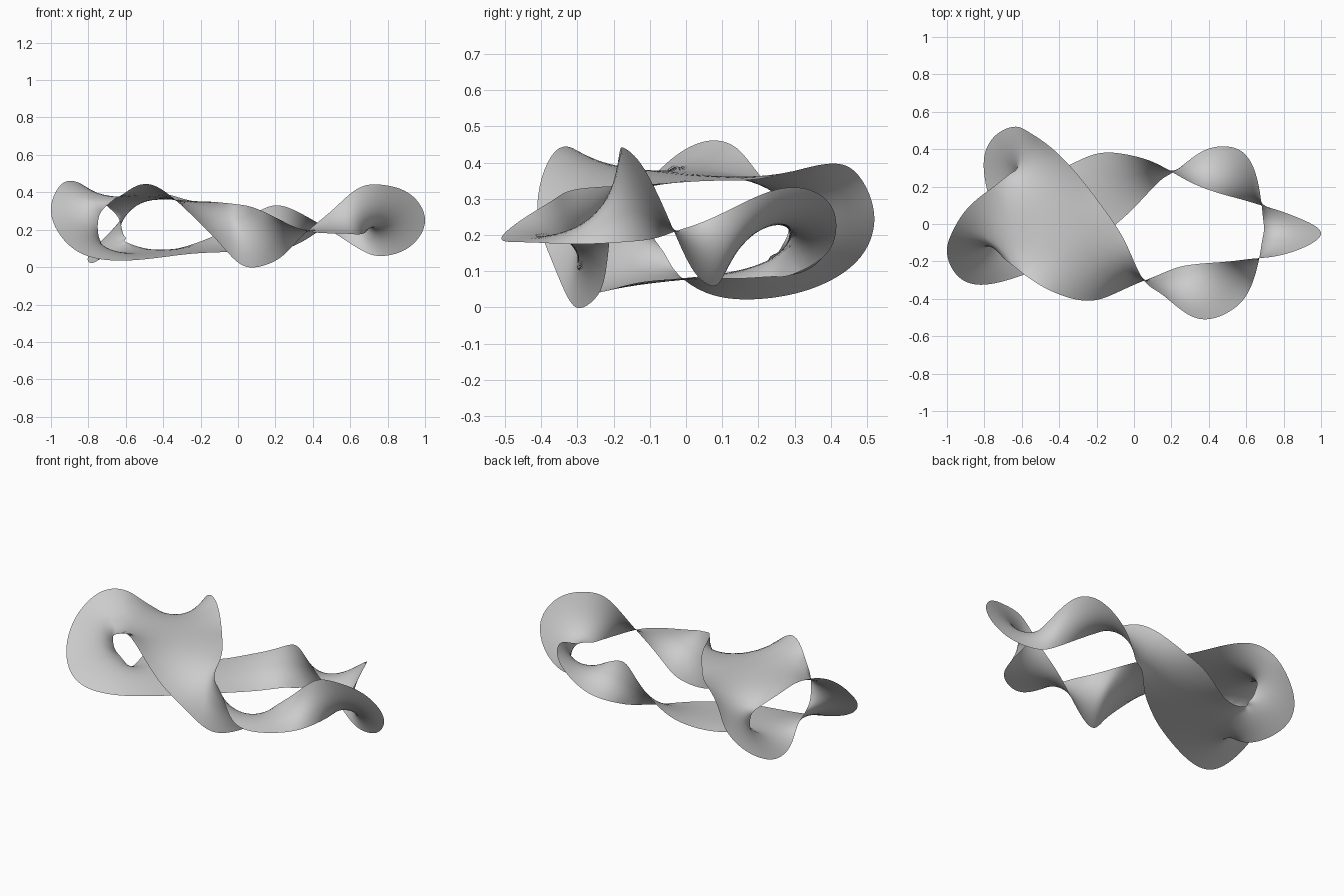
import bpy
import bmesh
from mathutils import Vector

cube = bpy.data.objects.get("Cube")
if cube:
    bpy.data.objects.remove(cube, do_unlink=True)

# Corners where strips of the ribbon share an edge
upper_centre = (-.55, .1, .335)
lower_centre = (-.55, 0, .07)
upper_front = (-.6, -.26, .4)
upper_side = (-.25, .2, .355)
upper_back = (-.36, .33, .385)
hook_top = (-.66, .27, .29)
hook_bottom = (-.59, .23, .13)
back_crest = (-.47, .43, .395)
back_foot = (-.8, .26, .03)
inner_foot = (-.76, .09, .03)
side_crest = (-.75, .2, .37)
side_hook_foot = (-.725, -.02, .09)
side_foot = (-.82, -.325, .065)
lower_front = (-.6, -.275, .035)
lower_side = (-.35, -.17, .06)
right_tip = ((1, -.05, .25), (.695, -.03, .21))
front_pinch = ((.1, -.285, 0), (.06, -.31, .325))

# Each strip is a list of rungs running from one ribbon edge to the other
back_turn = [
    (hook_top, back_crest),
    ((-.63, .285, .24), (-.56, .49, .345)),
    ((-.62, .28, .2), (-.63, .52, .25)),
    ((-.61, .265, .17), (-.72, .49, .15)),
    ((-.6, .25, .15), (-.79, .4, .075)),
    (hook_bottom, back_foot),
]
left_turn = [
    (upper_front, side_crest),
    ((-.65, -.22, .37), (-.83, .14, .44)),
    ((-.7, -.18, .33), (-.91, .06, .46)),
    ((-.74, -.13, .28), (-.97, -.04, .41)),
    ((-.75, -.1, .21), (-1, -.15, .3)),
    ((-.74, -.06, .15), (-.95, -.27, .17)),
    (side_hook_foot, side_foot),
]
lower_strand = [
    (hook_bottom, lower_side),
    ((-.42, .28, .09), (-.2, -.08, .075)),
    ((-.22, .37, .13), (-.06, .03, .08)),
    ((-.06, .375, .2), (.06, .15, .08)),
    ((.08, .34, .28), (.15, .24, .085)),
    ((.2, .28, .33), (.23, .29, .09)),
    ((.33, .21, .29), (.35, .38, .14)),
    ((.47, .16, .21), (.47, .415, .22)),
    ((.58, .13, .14), (.58, .385, .3)),
    ((.68, .1, .08), (.65, .27, .33)),
    ((.78, .07, .06), (.68, .12, .27)),
    ((.92, .015, .11), (.69, .03, .23)),
    right_tip,
]
front_strand = [
    right_tip,
    ((.92, -.12, .39), (.685, -.09, .19)),
    ((.77, -.17, .44), (.67, -.18, .18)),
    ((.64, -.185, .42), (.635, -.31, .175)),
    ((.51, -.2, .31), (.55, -.44, .18)),
    ((.38, -.21, .2), (.38, -.51, .19)),
    ((.29, -.22, .11), (.24, -.45, .245)),
    ((.21, -.24, .04), (.14, -.37, .295)),
    front_pinch,
]
upper_strand = [
    front_pinch,
    ((0, -.325, .025), (0, -.2, .335)),
    ((-.11, -.375, .14), (-.04, -.11, .34)),
    ((-.26, -.41, .29), (-.09, -.02, .345)),
    ((-.46, -.35, .44), (-.16, .08, .35)),
    (upper_front, upper_side),
]

# Faces that join the strips where the ribbon branches
junctions = [
    (upper_front, upper_side, upper_back, upper_centre),
    (upper_centre, upper_back, back_crest, hook_top),
    (upper_front, upper_centre, hook_top, side_crest),
    (side_hook_foot, side_foot, lower_front, lower_centre),
    (back_foot, hook_bottom, lower_centre, inner_foot),
    (inner_foot, lower_centre, side_hook_foot),
    (hook_bottom, lower_centre, lower_front, lower_side),
]

bm = bmesh.new()
shared = {}


def vert(point):
    """Return the cage vertex at a point, making it once only."""
    if point not in shared:
        shared[point] = bm.verts.new(point)
    return shared[point]


def add_strip(rungs):
    for (a, b), (c, d) in zip(rungs, rungs[1:]):
        bm.faces.new([vert(p) for p in (a, b, d, c)])


def fit_boundary(rounds):
    """Push the cage outwards so the smoothed edge passes through the points."""
    target = {v: v.co.copy() for v in bm.verts if v.is_boundary}
    rim = {v: [e.other_vert(v) for e in v.link_edges if e.is_boundary]
           for v in target}
    for _ in range(rounds):
        moved = {}
        for v, goal in target.items():
            side = sum((n.co for n in rim[v]), Vector())
            smooth = (v.co * 4 + side) / 6
            moved[v] = v.co + goal - smooth
        for v, co in moved.items():
            v.co = co


def edge_weight(edge):
    """Sum the cotangents of the angles facing an edge."""
    total = 0
    for loop in edge.link_loops:
        tip = loop.link_loop_prev.vert.co
        a, b = (v.co - tip for v in edge.verts)
        total += a.dot(b) / max(a.cross(b).length, 1e-9)
    return min(max(total, .05), 8)


def relax_film(film, passes, sweeps):
    """Pull the sheet taut between its fixed edges, like a soap film."""
    inner = [v for v in film.verts if not v.is_boundary]
    for _ in range(passes):
        weight = {e: edge_weight(e) for e in film.edges}
        links = [(v, [(e.other_vert(v), weight[e]) for e in v.link_edges],
                  sum(weight[e] for e in v.link_edges)) for v in inner]
        for _ in range(sweeps):
            for v, around, total in links:
                v.co = sum((n.co * w for n, w in around), Vector()) / total


for strip in (back_turn, left_turn, lower_strand, front_strand, upper_strand):
    add_strip(strip)
for corner in junctions:
    bm.faces.new([vert(p) for p in corner])
fit_boundary(12)
bmesh.ops.recalc_face_normals(bm, faces=bm.faces)

cage = bpy.data.meshes.new("ribbon_cage")
bm.to_mesh(cage)
bm.free()
ribbon = bpy.data.objects.new("twisted_ribbon", cage)
bpy.context.collection.objects.link(ribbon)

# Smooth sheet, then pulled taut
subdivision = ribbon.modifiers.new("smooth_sheet", "SUBSURF")
subdivision.levels = 3
graph = bpy.context.evaluated_depsgraph_get()
sheet = bpy.data.meshes.new_from_object(ribbon.evaluated_get(graph))
ribbon.modifiers.remove(subdivision)
ribbon.data = sheet
bpy.data.meshes.remove(cage)

film = bmesh.new()
film.from_mesh(sheet)
bmesh.ops.triangulate(film, faces=film.faces)
relax_film(film, 8, 10)
for face in film.faces:
    face.smooth = True
film.to_mesh(sheet)
film.free()

# Plain grey material
grey = bpy.data.materials.new("plain_grey")
grey.use_nodes = True
colour = (.6, .6, .6, 1)
grey.diffuse_color = colour
grey.node_tree.nodes["Principled BSDF"].inputs["Base Color"].default_value = colour
sheet.materials.append(grey)
